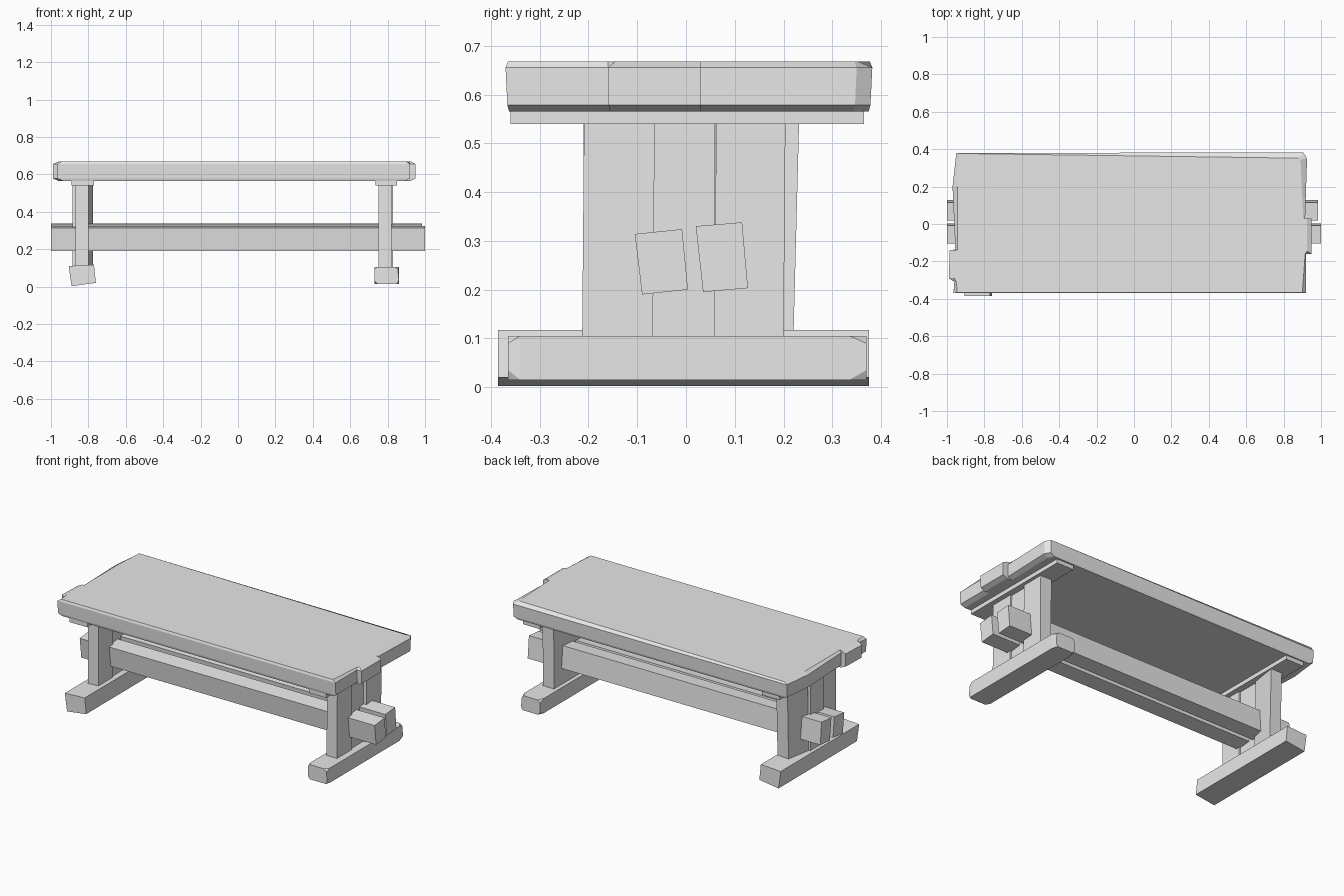
import bpy, bmesh

wood = bpy.data.materials.new("plain grey wood")
wood.diffuse_color = (0.8, 0.8, 0.8, 1)


def loft(name, rings):
    """Skin a list of equal-length point rings and cap both ends."""
    bm = bmesh.new()
    vs = [[bm.verts.new(p) for p in r] for r in rings]
    n = len(rings[0])
    for a, b in zip(vs, vs[1:]):
        for i in range(n):
            j = (i + 1) % n
            bm.faces.new((a[i], a[j], b[j], b[i]))
    bm.faces.new(vs[0][::-1])
    bm.faces.new(vs[-1])
    bmesh.ops.recalc_face_normals(bm, faces=bm.faces)
    me = bpy.data.meshes.new(name)
    bm.to_mesh(me)
    bm.free()
    me.materials.append(wood)
    ob = bpy.data.objects.new(name, me)
    bpy.context.collection.objects.link(ob)
    return ob


def board(name, x0, x1, y0, y1, z0, z1, skew=0.0, lean=0.0):
    """Upright board; skew turns it in plan, lean shifts its top in y."""
    rings = []
    for z, s in ((z0, 0), (z1, lean)):
        rings.append([(x0, y0 + s, z), (x1, y0 + s, z),
                      (x1 + skew, y1 + s, z), (x0 + skew, y1 + s, z)])
    return loft(name, rings)


# Table top: rough outline with broken tabs, worn upper and lower rims
outline = [(-0.965, -0.37), (0.92, -0.37), (0.92, -0.16), (0.95, -0.16),
           (0.95, 0.03), (0.915, 0.03), (0.925, 0.35), (0.905, 0.382),
           (-0.95, 0.38), (-0.97, 0.20), (-0.955, -0.14), (-0.985, -0.14),
           (-0.99, -0.29), (-0.96, -0.31)]
top_rim = [(-0.945, -0.365), (0.90, -0.365), (0.915, -0.16), (0.925, -0.145),
           (0.925, 0.03), (0.905, 0.03), (0.89, 0.345), (0.88, 0.352),
           (-0.935, 0.377), (-0.945, 0.20), (-0.945, -0.14), (-0.955, -0.14),
           (-0.96, -0.29), (-0.95, -0.31)]
loft("table_top", [
    [(x * 0.97, y * 0.98, 0.565) for x, y in outline],
    [(x, y * 0.99, 0.578) for x, y in outline],
    [(x, y, 0.655) for x, y in outline],
    [(x, y, 0.668) for x, y in top_rim]])

# Cleats under the top
board("left_cleat", -0.89, -0.77, -0.36, 0.365, 0.54, 0.57)
board("right_cleat", 0.735, 0.85, -0.36, 0.365, 0.54, 0.57)

# Legs, three uneven boards each
board("left_leg_front", -0.87, -0.80, -0.21, -0.07, 0.09, 0.55)
board("left_leg_middle", -0.885, -0.81, -0.07, 0.06, 0.09, 0.55)
board("left_leg_back", -0.875, -0.80, 0.06, 0.22, 0.09, 0.55, 0.025, 0.012)
board("right_leg_front", 0.75, 0.82, -0.213, -0.068, 0.09, 0.55, 0, 0.004)
board("right_leg_middle", 0.755, 0.81, -0.068, 0.058, 0.09, 0.55)
board("right_leg_back", 0.755, 0.83, 0.058, 0.20, 0.09, 0.55, 0, 0.004)

# Feet: left one is a tilted block, right one has worn ends
section = [(-0.905, 0.11), (-0.77, 0.117), (-0.76, 0.02), (-0.89, 0.002)]
loft("left_foot", [[(x, y, z) for x, z in section] for y in (-0.385, 0.375)])
section = [(0.73, 0.03), (0.745, 0.015), (0.85, 0.015), (0.86, 0.035),
           (0.855, 0.09), (0.84, 0.105), (0.745, 0.105), (0.73, 0.09)]
full = [(0.73, 0.015), (0.73, 0.015), (0.86, 0.015), (0.86, 0.015),
        (0.86, 0.105), (0.86, 0.105), (0.73, 0.105), (0.73, 0.105)]
loft("right_foot", [[(x, y, z) for x, z in s] for y, s in
                    ((-0.365, section), (-0.34, full), (0.335, full), (0.37, section))])

# Two tilted stretcher beams running through the legs
beams = {"front_stretcher": (-1.0, 1.0, [(-0.105, 0.314), (-0.008, 0.324),
                                         (0.004, 0.200), (-0.09, 0.190)]),
         "back_stretcher": (-1.0, 0.985, [(0.02, 0.330), (0.115, 0.338),
                                          (0.127, 0.203), (0.035, 0.195)])}
for name, (xa, xb, sec) in beams.items():
    loft(name, [[(x, y, z) for y, z in sec] for x in (xa, xb)])
